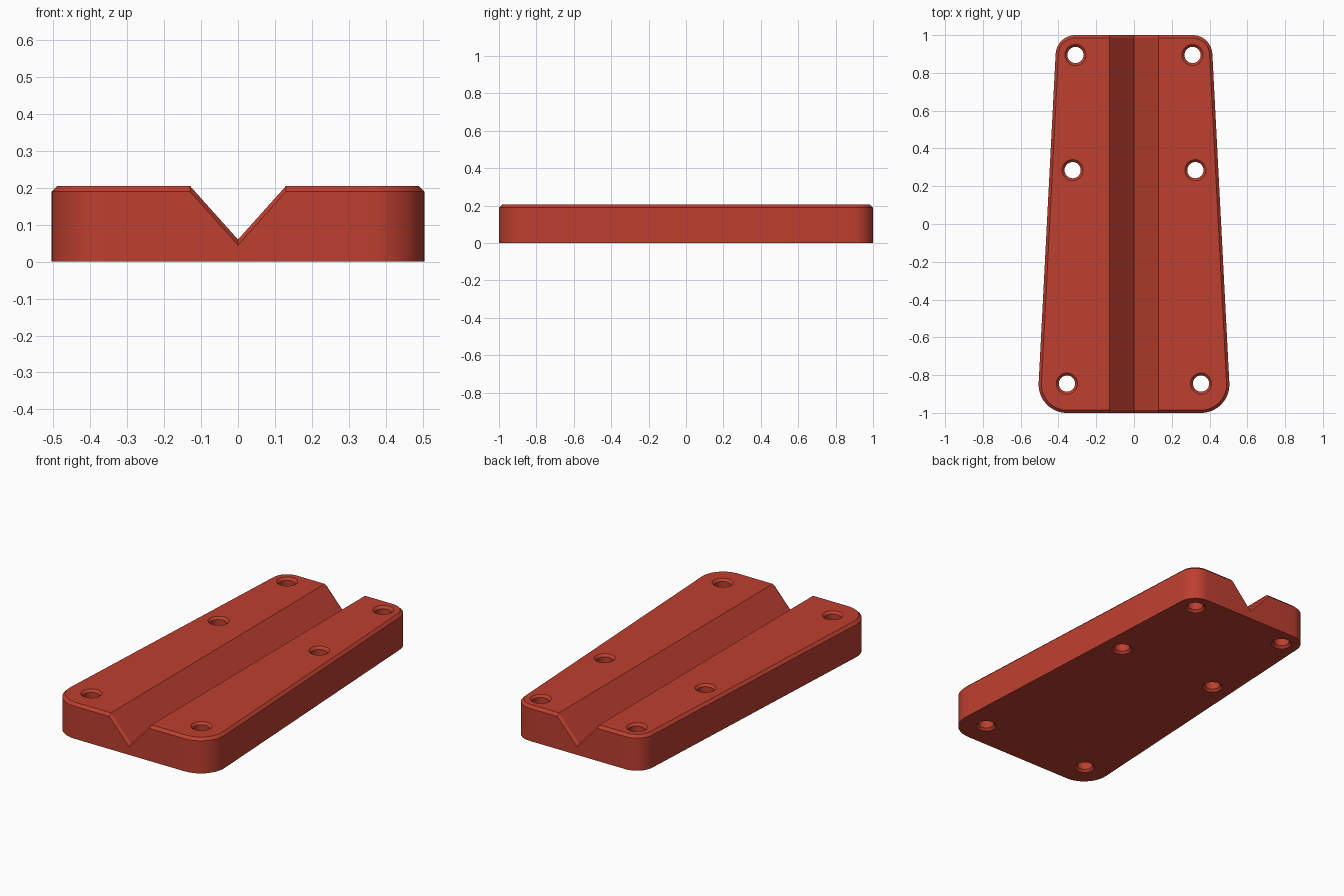
import bpy
import bmesh
import math

if "Cube" in bpy.data.objects:
    bpy.data.objects.remove(bpy.data.objects["Cube"])

HEIGHT, CHAMFER = 0.205, 0.015
FRONT_CORNER = (0.355, -0.85, 0.15)   # x, y, radius
BACK_CORNER = (0.31, 0.895, 0.105)
HOLES = [(0.355, -0.845), (0.325, 0.285), (0.31, 0.895)]

red = bpy.data.materials.new("brick red")
red.diffuse_color = (0.51, 0.05, 0.029, 1)
red.use_nodes = True
red.node_tree.nodes["Principled BSDF"].inputs["Base Color"].default_value = red.diffuse_color


def loft(name, rings):
    """Skin a list of equal-length closed rings and cap both ends."""
    bm = bmesh.new()
    loops = [[bm.verts.new(p) for p in ring] for ring in rings]
    for a, b in zip(loops, loops[1:]):
        for i in range(len(a)):
            j = (i + 1) % len(a)
            bm.faces.new((a[i], a[j], b[j], b[i]))
    bm.faces.new(loops[0])
    bm.faces.new(loops[-1])
    bmesh.ops.recalc_face_normals(bm, faces=bm.faces)
    mesh = bpy.data.meshes.new(name)
    bm.to_mesh(mesh)
    bm.free()
    obj = bpy.data.objects.new(name, mesh)
    bpy.context.collection.objects.link(obj)
    mesh.materials.append(red)
    return obj


def outline(inset, z, steps=16):
    """Tapered plate outline with rounded corners, mirrored across x."""
    (x1, y1, r1), (x2, y2, r2) = FRONT_CORNER, BACK_CORNER
    dx, dy = x2 - x1, y2 - y1
    tangent = math.asin((r1 - r2) / math.hypot(dx, dy)) + math.atan2(-dx, dy)
    half = []
    for x, y, r, a0, a1 in ((x1, y1, r1, -math.pi / 2, tangent),
                            (x2, y2, r2, tangent, math.pi / 2)):
        for i in range(steps + 1):
            a = a0 + (a1 - a0) * i / steps
            half.append((x + (r - inset) * math.cos(a),
                         y + (r - inset) * math.sin(a), z))
    return half + [(-x, y, z) for x, y, z in reversed(half)]


def circle(x, y, r, z, n=32):
    return [(x + r * math.cos(2 * math.pi * i / n),
             y + r * math.sin(2 * math.pi * i / n), z) for i in range(n)]


# Plate with a chamfered top edge
plate = loft("plate", [outline(0, 0), outline(0, HEIGHT - CHAMFER),
                       outline(CHAMFER, HEIGHT)])

# V groove, dropping at both ends to chamfer its edges
sections = []
for y, drop in ((-1.05, 0.065), (-0.985, 0), (0.985, 0), (1.05, 0.065)):
    sections.append([(-0.394, y, 0.5 - drop), (0, y, 0.06 - drop),
                     (0.394, y, 0.5 - drop)])
cutters = [loft("groove_cutter", sections)]

# Screw holes, chamfered at top and bottom
R, C, E = 0.043, 0.013, 0.01
for x, y in HOLES:
    for side in (-1, 1):
        cutters.append(loft("hole_cutter", [
            circle(side * x, y, r, z) for r, z in (
                (R + C + E, -E), (R, C), (R, HEIGHT - C),
                (R + C + E, HEIGHT + E))]))

bpy.context.view_layer.objects.active = plate
plate.select_set(True)
for cutter in cutters:
    mod = plate.modifiers.new("cut", 'BOOLEAN')
    mod.operation = 'DIFFERENCE'
    mod.solver = 'EXACT'
    mod.object = cutter
    bpy.ops.object.modifier_apply(modifier=mod.name)
for cutter in cutters:
    bpy.data.objects.remove(cutter)

bpy.ops.object.shade_smooth_by_angle(angle=math.radians(30))
